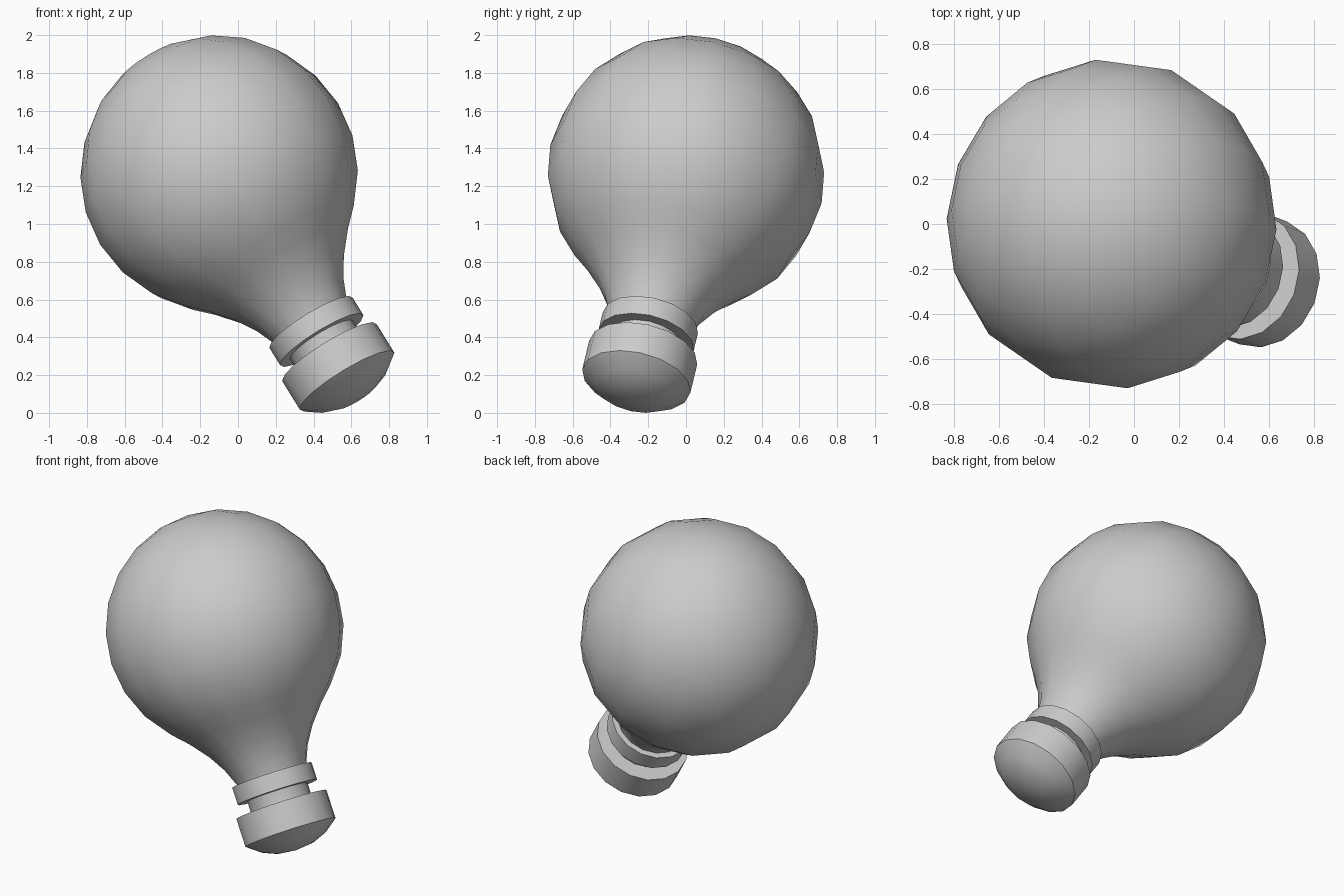
import bpy, bmesh, math
from mathutils import Vector

if "Cube" in bpy.data.objects:
    bpy.data.objects.remove(bpy.data.objects["Cube"])

SEGMENTS = 16
CENTRE = Vector((-0.10, 0.0, 1.265))      # centre of the round body
AXIS = Vector((0.515, -0.20, -0.834)).normalized()
R = 0.735


def lathe(name, profile):
    """Revolve (radius, distance) points about the tilted axis."""
    bm = bmesh.new()
    verts = [bm.verts.new((r, 0, t)) for r, t in profile]
    edges = [bm.edges.new(pair) for pair in zip(verts, verts[1:])]
    bmesh.ops.spin(bm, geom=verts + edges, cent=(0, 0, 0), axis=(0, 0, 1),
                   angle=math.tau, steps=SEGMENTS, use_duplicate=False)
    bmesh.ops.remove_doubles(bm, verts=bm.verts, dist=0.0005)
    bmesh.ops.recalc_face_normals(bm, faces=bm.faces)
    rotation = AXIS.to_track_quat('Z', 'Y').to_matrix().to_4x4()
    bm.transform(rotation)
    bmesh.ops.translate(bm, verts=bm.verts, vec=CENTRE)
    mesh = bpy.data.meshes.new(name)
    bm.to_mesh(mesh)
    bm.free()
    obj = bpy.data.objects.new(name, mesh)
    bpy.context.collection.objects.link(obj)
    bpy.ops.object.select_all(action='DESELECT')
    obj.select_set(True)
    bpy.context.view_layer.objects.active = obj
    bpy.ops.object.shade_smooth_by_angle(angle=math.radians(38))
    return obj


# Round body flowing into the neck, which runs down to the base cap
body = [(R * math.sin(math.radians(a)), -R * math.cos(math.radians(a)))
        for a in range(0, 136, 15)]
neck = [(0.43, 0.61), (0.335, 0.725), (0.27, 0.83), (0.22, 0.95),
        (0.195, 1.06), (0.195, 1.15), (0, 1.15)]
lathe("bulb_body", body + neck)

# Collar ring around the neck
lathe("collar_ring", [(0.19, 0.945), (0.258, 0.945), (0.258, 1.055),
                      (0.19, 1.055), (0.19, 0.945)])

# Base cap with a domed underside
lathe("base_cap", [(0, 1.135), (0.293, 1.135), (0.293, 1.315),
                   (0.21, 1.378), (0.12, 1.415), (0, 1.43)])
